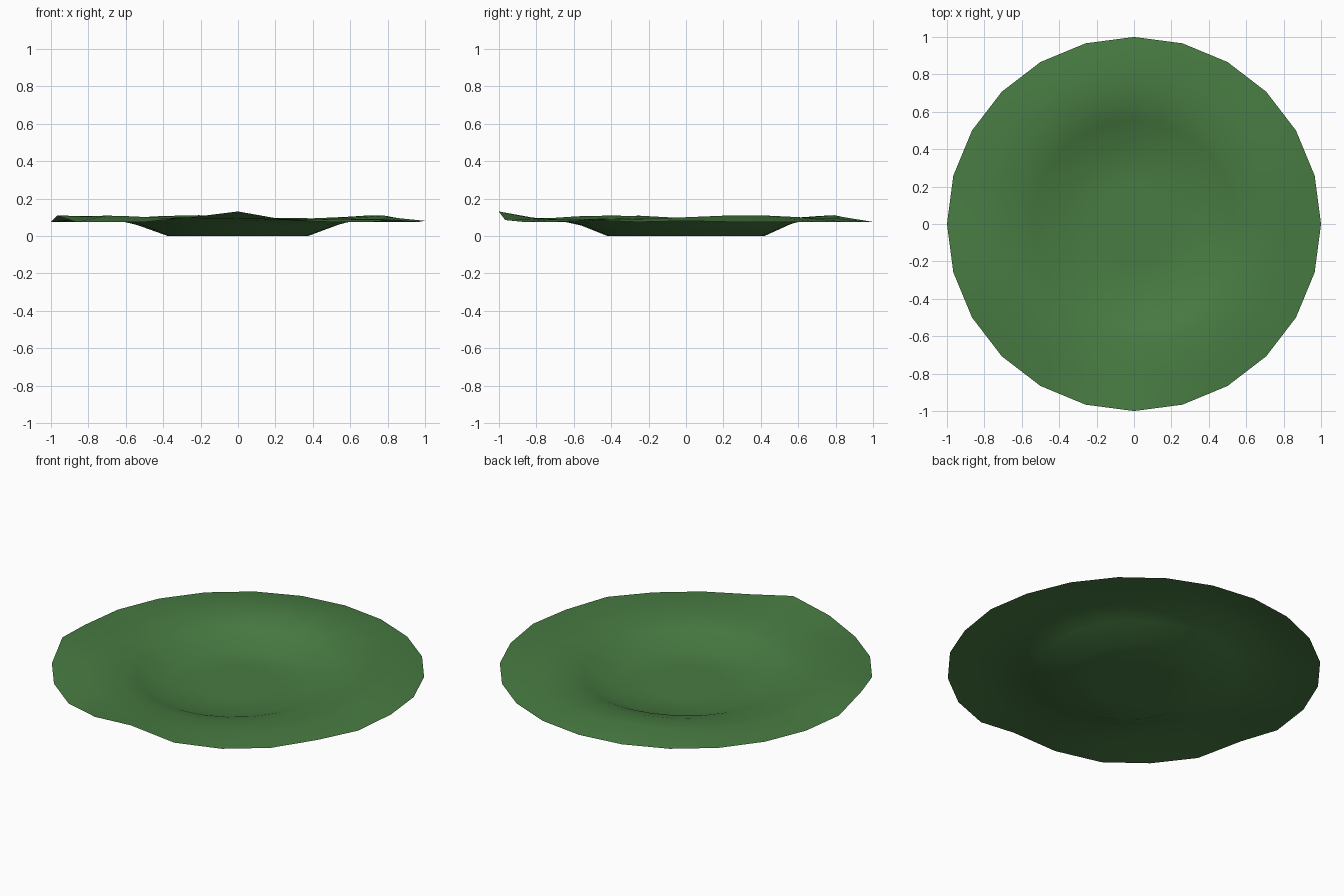
import bpy, bmesh
from math import sin, cos, radians, exp

if "Cube" in bpy.data.objects:
    bpy.data.objects.remove(bpy.data.objects["Cube"])

SIDES = 24

# gentle humps on the raised border: (angle, height)
HUMPS = [(24, 0.022), (107, 0.022), (212, 0.02)]
# rim corners that curl up: angle -> extra height
CURLS = {270: 0.056, 195: 0.034, 255: 0.024, 285: 0.010, 330: 0.010, 0: 0.006}
# rings: radius x, radius y, height, share of hump, share of curl
RINGS = [
    (0.20, 0.22, 0.0, 0.0, 0.0),
    (0.375, 0.42, 0.0, 0.0, 0.0),
    (0.54, 0.56, 0.056, 0.5, 0.0),
    (0.64, 0.66, 0.078, 0.9, 0.0),
    (0.81, 0.82, 0.089, 1.0, 0.1),
    (1.00, 1.00, 0.075, 0.0, 1.0),
]


def hump(angle):
    total = 0
    for centre, height in HUMPS:
        d = (angle - centre + 180) % 360 - 180
        total += height * exp(-(d / 28) ** 2)
    return total


# leaf pad: a thin round sheet with a sunken middle and wavy rim
bm = bmesh.new()
centre = bm.verts.new((0, 0, 0))
rings = []
for rx, ry, z, hump_share, curl_share in RINGS:
    ring = []
    for i in range(SIDES):
        a = i * 360 // SIDES
        h = z + hump_share * hump(a) + curl_share * CURLS.get(a, 0)
        ring.append(bm.verts.new((rx * cos(radians(a)), ry * sin(radians(a)), h)))
    rings.append(ring)

for i in range(SIDES):
    j = (i + 1) % SIDES
    bm.faces.new((centre, rings[0][i], rings[0][j]))
    for inner, outer in zip(rings, rings[1:]):
        bm.faces.new((inner[i], outer[i], outer[j], inner[j]))

mesh = bpy.data.meshes.new("leaf_pad")
bm.to_mesh(mesh)
bm.free()
for p in mesh.polygons:
    p.use_smooth = True

leaf = bpy.data.objects.new("leaf_pad", mesh)
bpy.context.collection.objects.link(leaf)

# leaf green
green = bpy.data.materials.new("leaf_green")
green.diffuse_color = (0.065, 0.2, 0.055, 1)
green.use_nodes = True
green.node_tree.nodes["Principled BSDF"].inputs["Base Color"].default_value = green.diffuse_color
mesh.materials.append(green)
